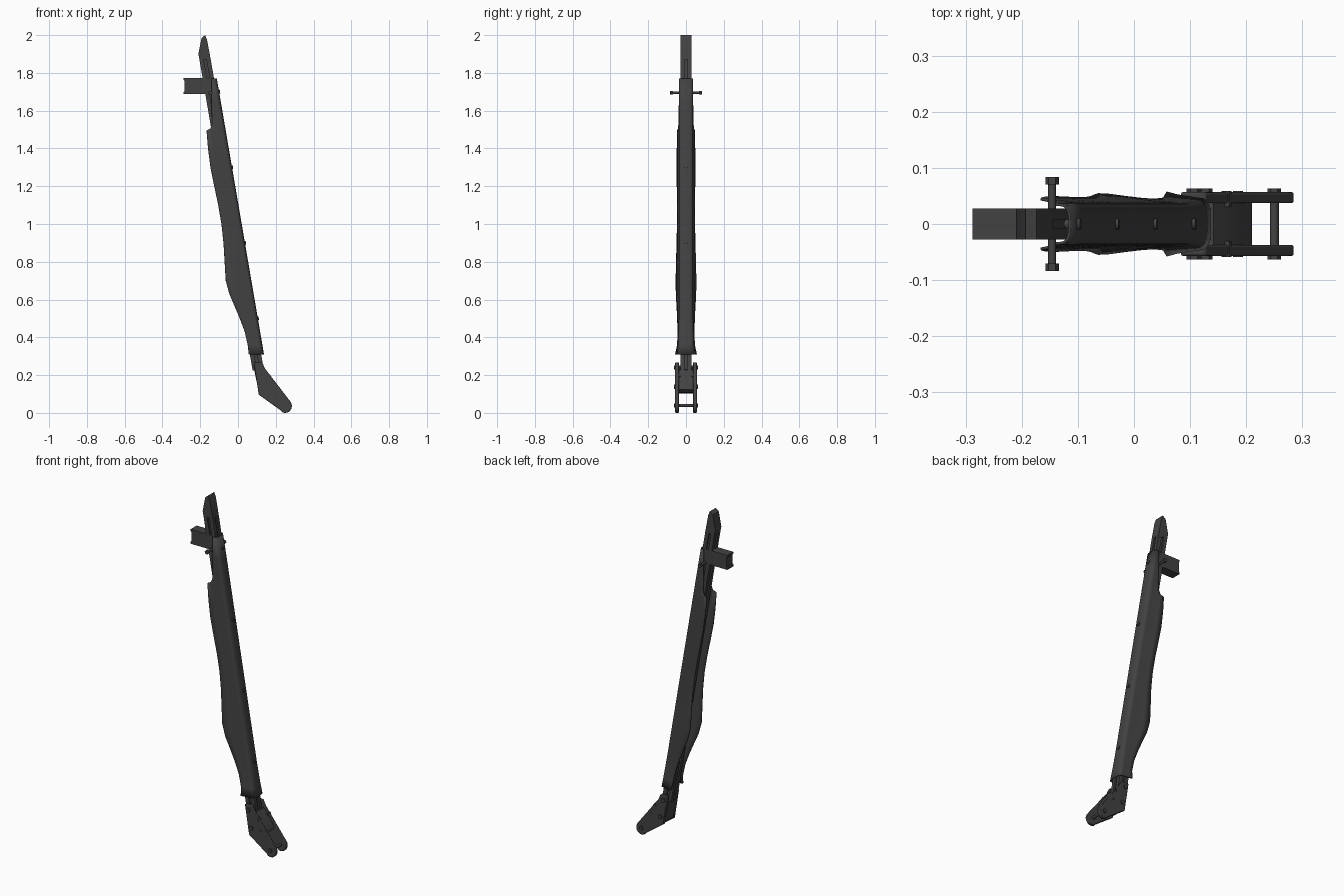
import bpy, bmesh, math
from mathutils import Vector

if "Cube" in bpy.data.objects:
    bpy.data.objects.remove(bpy.data.objects["Cube"])

dark = bpy.data.materials.new("dark_grey")
dark.diffuse_color = (.055, .055, .055, 1)
dark.use_nodes = True
dark.node_tree.nodes["Principled BSDF"].inputs["Base Color"].default_value = dark.diffuse_color


def finish(name, bm):
    bmesh.ops.recalc_face_normals(bm, faces=bm.faces)
    me = bpy.data.meshes.new(name)
    bm.to_mesh(me)
    bm.free()
    me.materials.append(dark)
    ob = bpy.data.objects.new(name, me)
    bpy.context.collection.objects.link(ob)
    bpy.context.view_layer.objects.active = ob
    ob.select_set(True)
    bpy.ops.object.shade_smooth_by_angle(angle=math.radians(35))
    ob.select_set(False)
    return ob


def loft(bm, rings, closed=True):
    vs = [[bm.verts.new(p) for p in r] for r in rings]
    n = len(vs[0])
    for a, b in zip(vs, vs[1:]):
        for i in range(n if closed else n - 1):
            j = (i + 1) % n
            bm.faces.new((a[i], a[j], b[j], b[i]))
    if closed:
        bm.faces.new(vs[0])
        bm.faces.new(vs[-1])


def plate(name, pts, y0, y1, bevel=0.0):
    """Outline in x,z extruded along y."""
    bm = bmesh.new()
    loft(bm, [[(x, y, z) for x, z in pts] for y in (y0, y1)])
    ob = finish(name, bm)
    if bevel:
        m = ob.modifiers.new("bevel", 'BEVEL')
        m.width, m.segments, m.limit_method = bevel, 2, 'ANGLE'
        m.angle_limit = math.radians(50)
    return ob


def rod(name, a, b, r, n=16):
    a, b = Vector(a), Vector(b)
    rot = (b - a).to_track_quat('Z', 'Y')
    bm = bmesh.new()
    ring = [rot @ Vector((r * math.cos(t), r * math.sin(t), 0))
            for t in (math.tau * i / n for i in range(n))]
    loft(bm, [[p + a for p in ring], [p + b for p in ring]])
    return finish(name, bm)


def front_x(z):
    """Straight leading edge of the tilted leg."""
    return -0.115 + (1.77 - z) * 0.171


# Curved guard: open channel, z / rear edge x / rear half width / front half width
stations = [(1.77, -.14, .037, .037), (1.65, -.14, .038, .038), (1.53, -.138, .040, .038),
            (1.505, -.146, .043, .038), (1.495, -.166, .047, .038), (1.40, -.158, .049, .038),
            (1.30, -.145, .050, .038), (1.20, -.125, .049, .038), (1.10, -.104, .048, .038),
            (1.00, -.087, .048, .038), (.90, -.076, .050, .038), (.80, -.070, .053, .038),
            (.70, -.064, .055, .038), (.63, -.045, .054, .038), (.56, -.015, .050, .038),
            (.50, .010, .047, .038), (.43, .036, .045, .040), (.36, .052, .047, .043),
            (.31, .058, .058, .047)]
bm = bmesh.new()
rings = []
for z, xl, yw, yf in stations:
    xr, xa = front_x(z) + .003, front_x(z) - 0.019
    half = [(xl + (xa - xl) * t, yw + (yf - yw) * t ** 0.7) for t in (0, .33, .66)]
    half += [(xa + .022 * math.sin(a) ** 0.8, yf * math.cos(a) ** 0.7)
             for a in (math.pi / 2 * i / 6 for i in range(6))]
    rings.append([(x, -y, z) for x, y in half] + [(xr, 0, z)]
                 + [(x, y, z) for x, y in reversed(half)])
loft(bm, rings, closed=False)
guard = finish("curved_guard", bm)
# shell thickness grows inward
inward = max(guard.data.polygons, key=lambda p: abs(p.normal.x)).normal.x < 0
m = guard.modifiers.new("shell", 'SOLIDIFY')
m.thickness, m.offset = 0.005, (1 if inward else -1)

# Grooved inner rail running the full length
quarter = [(.030, .007), (.030, .028), (.007, .028)]
g = .021
sec = ([(g, -.007), (g, .007)] + quarter + [(.007, g - .002), (-.007, g - .002)]
       + [(-x, y) for x, y in reversed(quarter)] + [(-g, .007), (-g, -.007)]
       + [(-x, -y) for x, y in quarter] + [(-.007, -g + .002), (.007, -g + .002)]
       + [(x, -y) for x, y in reversed(quarter)])
bm = bmesh.new()
loft(bm, [[(front_x(z) - .042 + x, y, z) for x, y in sec] for z in (.225, 1.875)])
finish("inner_rail", bm)

# Solid rail tip
plate("rail_tip", [(-.204, 1.87), (-.21, 1.9), (-.193, 1.985), (-.174, 2.0),
                   (-.164, 1.975), (-.144, 1.87)], -.028, .028)

# Rear bracket block with notched end
plate("rear_block", [(-.14, 1.687), (-.288, 1.687), (-.288, 1.698), (-.284, 1.703),
                     (-.284, 1.758), (-.288, 1.763), (-.288, 1.772), (-.14, 1.772)],
      -.028, .028)

# Cross bolt through the top
rod("cross_bolt", (-.146, -.08, 1.695), (-.146, .08, 1.695), .007)
for s in (-1, 1):
    rod("cross_bolt_head", (-.146, s * .07, 1.695), (-.146, s * .084, 1.695), .012, 6)

# Screws along the leading edge
for z in (1.7, 1.3, .9, .5):
    x = front_x(z)
    rod("edge_screw", (x - .02, 0, z - .003), (x + .008, 0, z + .001), .010, 12)

# Foot clevis: two rounded plates
outline = [(.083, .27), (.110, .098), (.228, .014)]
outline += [(.25 + .035 * math.cos(a), .039 + .037 * math.sin(a))
            for a in (math.radians(-120 + 160 * i / 10) for i in range(11))]
outline += [(.142, .238), (.128, .27)]
for s in (-1, 1):
    plate("foot_plate", outline, s * .037, s * .057, .004)

# Core block between the plates
plate("foot_core", [(.085, .23), (.142, .228), (.162, .203), (.184, .172), (.205, .138),
                    (.21, .125), (.19, .108), (.112, .102)], -.038, .038)

# Foot bolts and pivot pin
for x, z, r in ((.107, .24, .013), (.127, .138, .013), (.185, .14, .009), (.165, .195, .009)):
    for s in (-1, 1):
        rod("foot_bolt", (x, s * .03, z), (x, s * (.063 if r > .01 else .059), z), r, 6)
rod("pivot_pin", (.25, -.06, .042), (.25, .06, .042), .008)
for s in (-1, 1):
    rod("pivot_nut", (.25, s * .055, .042), (.25, s * .063, .042), .012, 6)

# Rest the foot on the ground
bpy.context.view_layer.update()
low = min(v.co.z for o in bpy.data.objects if o.name.startswith("foot_plate")
          for v in o.data.vertices)
for o in bpy.data.objects:
    if o.name.startswith(("foot_plate", "pivot")):
        o.location.z -= low
